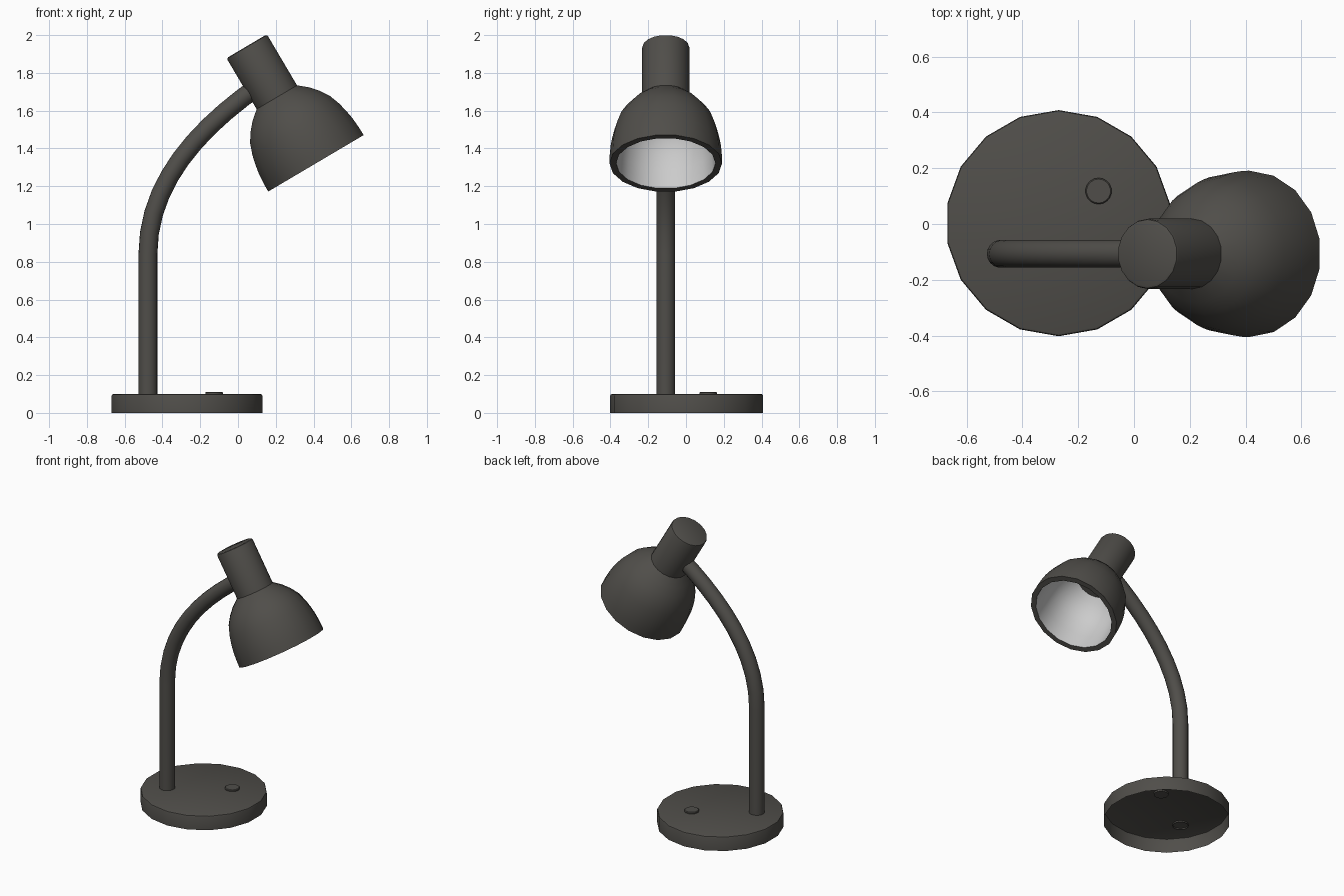
import bpy, bmesh, math
from mathutils import Vector, Matrix

if "Cube" in bpy.data.objects:
    bpy.data.objects.remove(bpy.data.objects["Cube"])

SIDES = 18
AXIS_Y = -0.107          # plane holding the stem and the head
BASE_X, BASE_Y = -0.27, 0.003


def material(name, rgb):
    m = bpy.data.materials.new(name)
    m.diffuse_color = (*rgb, 1)
    m.use_nodes = True
    m.node_tree.nodes["Principled BSDF"].inputs["Base Color"].default_value = m.diffuse_color
    return m


DARK = material("dark_grey", (0.08, 0.076, 0.068))
WHITE = material("white_lining", (0.8, 0.8, 0.8))


def loft(name, rings, mat, cap_start=False, cap_end=False, matrix=None, angle=35):
    """Skin a list of equal-sized rings of points, optionally capping the ends."""
    bm = bmesh.new()
    loops = [[bm.verts.new(p) for p in ring] for ring in rings]
    n = len(loops[0])
    for a, b in zip(loops, loops[1:]):
        for i in range(n):
            j = (i + 1) % n
            bm.faces.new((a[i], a[j], b[j], b[i]))
    if cap_start:
        bm.faces.new(loops[0][::-1])
    if cap_end:
        bm.faces.new(loops[-1])
    if matrix:
        bm.transform(matrix)
    me = bpy.data.meshes.new(name)
    bm.to_mesh(me)
    bm.free()
    me.materials.append(mat)
    ob = bpy.data.objects.new(name, me)
    bpy.context.collection.objects.link(ob)
    bpy.ops.object.select_all(action='DESELECT')
    ob.select_set(True)
    bpy.context.view_layer.objects.active = ob
    bpy.ops.object.shade_smooth_by_angle(angle=math.radians(angle))
    return ob


def lathe(name, profile, mat, matrix, **caps):
    """Turn (radius, height) pairs around local z, one corner on the y axis."""
    rings = [[Vector((r * math.cos(t), r * math.sin(t), z))
              for t in (math.pi / 2 + 2 * math.pi * i / SIDES for i in range(SIDES))]
             for r, z in profile]
    return loft(name, rings, mat, matrix=matrix, **caps)


# Base: shell open underneath, small bevel on the top edge
lathe("base", [(0.405, 0), (0.405, 0.09), (0.402, 0.097), (0.395, 0.1)], DARK,
      Matrix.Translation((BASE_X, BASE_Y, 0)), cap_end=True)

# Switch button
lathe("button", [(0.047, 0.09), (0.047, 0.107), (0.043, 0.111)], DARK,
      Matrix.Translation((-0.127, 0.118, 0)), cap_start=True, cap_end=True)

# Stem: straight post, then a cubic bend up into the head
P = [Vector(p) for p in ((-0.477, 0, 0.84), (-0.477, 0, 1.22),
                         (-0.208, 0, 1.51), (0.12, 0, 1.738))]
SEG = 10
path = [(Vector((-0.477, 0, 0.09)), Vector((0, 0, 1)))]
for k in range(SEG + 1):
    t = k / SEG
    s = 1 - t
    pos = P[0] * s**3 + P[1] * 3 * s * s * t + P[2] * 3 * s * t * t + P[3] * t**3
    tan = (P[1] - P[0]) * s * s + (P[2] - P[1]) * 2 * s * t + (P[3] - P[2]) * t * t
    path.append((pos, tan.normalized()))
stem_rings = []
for pos, tan in path:
    side = Vector((0, 1, 0)).cross(tan)
    stem_rings.append([pos + Vector((0, AXIS_Y, 0)) + 0.05 *
                       (side * math.cos(a) + Vector((0, 1, 0)) * math.sin(a))
                       for a in (2 * math.pi * i / SIDES for i in range(SIDES))])
loft("stem", stem_rings, DARK)

# Head parts share one tilted frame; local z = 0 at the cap, negative to the rim
head = (Matrix.Translation((0.046, AXIS_Y, 1.941))
        @ Matrix.Rotation(math.radians(-30.6), 4, 'Y'))

# Lamp holder with a bevelled cap
lathe("lamp_holder", [(0.126, -0.365), (0.126, -0.012), (0.123, -0.004), (0.115, 0)],
      DARK, head, cap_start=True, cap_end=True)

# Shade: lip and dome outside, white lining inside
outer = [(0.263, -0.72), (0.298, -0.72), (0.297, -0.67), (0.292, -0.61), (0.283, -0.56),
         (0.271, -0.51), (0.249, -0.45), (0.216, -0.40), (0.176, -0.355), (0.124, -0.312)]
lathe("shade", outer, DARK, head)
inner = [(0.12, -0.35), (0.165, -0.385), (0.198, -0.425), (0.225, -0.47),
         (0.245, -0.53), (0.257, -0.61), (0.263, -0.72)]
lathe("shade_lining", inner, WHITE, head)
